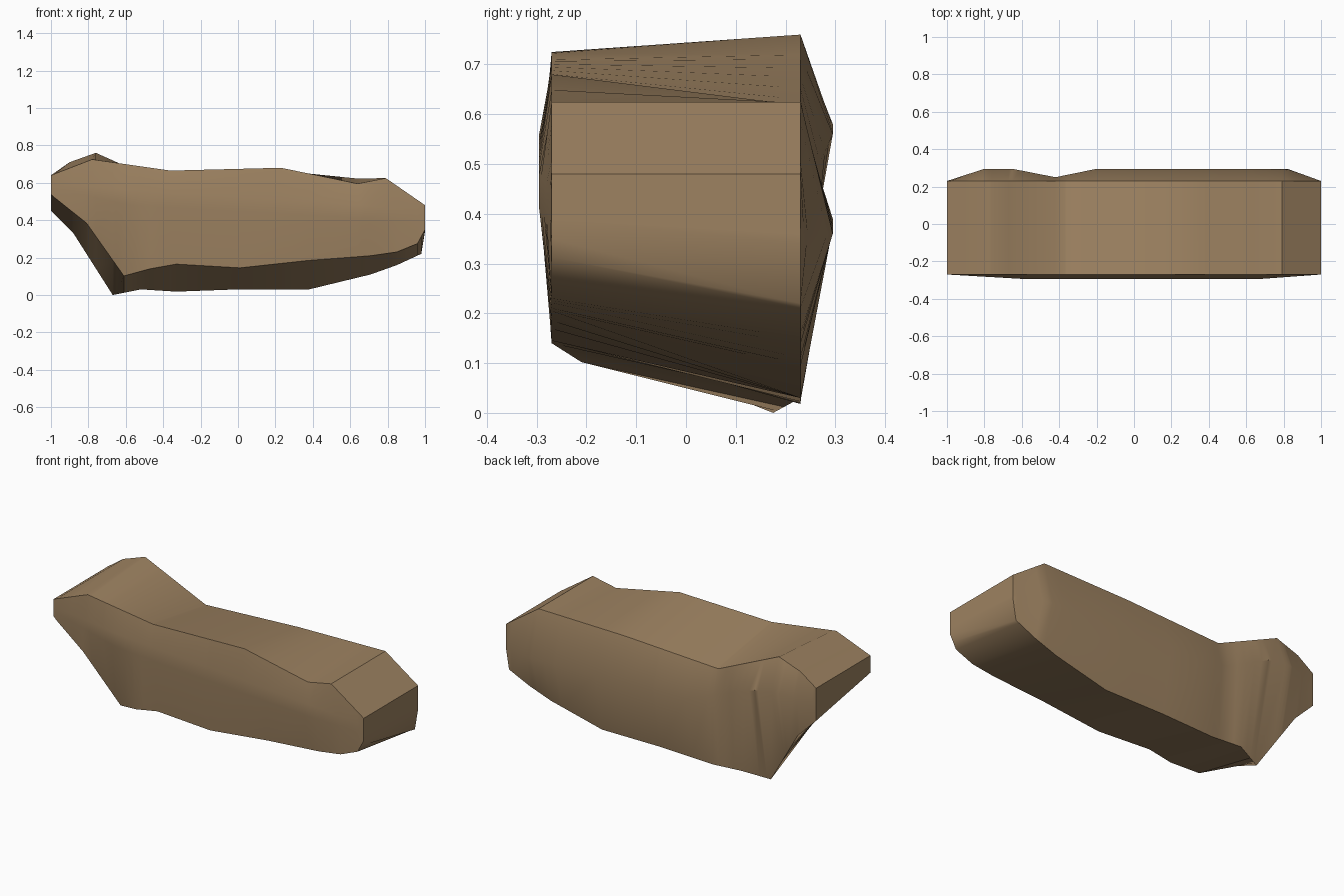
import bpy, bmesh

if "Cube" in bpy.data.objects:
    bpy.data.objects.remove(bpy.data.objects["Cube"])

# Long edges of the rock as (x, y, z) rails, running from the left end to the right end
TOP_FRONT = [(-1, -.27, .64), (-.78, -.27, .725), (-.36, -.27, .665), (.23, -.27, .68),
             (.64, -.27, .595), (.79, -.27, .625), (1, -.27, .48)]
TOP_BACK = [(-1, .23, .64), (-.9, .23, .71), (-.76, .23, .76), (-.37, .23, .585),
            (.23, .23, .615), (.79, .23, .625), (1, .23, .48)]
BACK_RIDGE = [(-1, .23, .55), (-.8, .295, .58), (-.65, .295, .56), (-.42, .25, .46),
              (-.2, .295, .39), (.82, .295, .36), (1, .23, .36)]
LOW_BACK = [(-1, .23, .45), (-.88, .23, .33), (-.67, .175, 0), (-.52, .23, .03),
            (-.33, .23, .018), (0, .23, .03), (.38, .23, .03), (.71, .23, .11),
            (.85, .23, .16), (.98, .23, .22), (1, .23, .34)]
LOW_FRONT = [(-1, -.27, .54), (-.98, -.27, .52), (-.81, -.27, .385), (-.61, -.21, .102),
             (-.47, -.27, .14), (-.33, -.27, .165), (.01, -.27, .145), (.38, -.27, .185),
             (.71, -.27, .21), (.85, -.27, .23), (.96, -.27, .275), (1, -.27, .35)]
FRONT_LOW_RIDGE = [(-1, -.27, .57), (-.57, -.295, .48), (.66, -.295, .41), (1, -.27, .39)]
FRONT_HIGH_RIDGE = [(-1, -.27, .6), (-.57, -.295, .56), (.66, -.295, .48), (1, -.27, .44)]
RAILS = [TOP_FRONT, TOP_BACK, BACK_RIDGE, LOW_BACK, LOW_FRONT, FRONT_LOW_RIDGE, FRONT_HIGH_RIDGE]


def on_rail(rail, x):
    """Point of a rail at a given x."""
    for a, b in zip(rail, rail[1:]):
        if x <= b[0]:
            t = (x - a[0]) / (b[0] - a[0])
            return (x, a[1] + t * (b[1] - a[1]), a[2] + t * (b[2] - a[2]))
    return rail[-1]


# Rock body: cross-sections at every rail corner, lofted along x
stations = sorted({p[0] for rail in RAILS for p in rail})
bm = bmesh.new()
rings = [[bm.verts.new(on_rail(rail, x)) for rail in RAILS] for x in stations]
n = len(RAILS)
for a, b in zip(rings, rings[1:]):
    for i in range(n):
        j = (i + 1) % n
        bm.faces.new((a[i], a[j], b[j], b[i]))
bm.faces.new(rings[0])
bm.faces.new(rings[-1])
bmesh.ops.recalc_face_normals(bm, faces=bm.faces)
mesh = bpy.data.meshes.new("rock_slab")
bm.to_mesh(mesh)
bm.free()
rock = bpy.data.objects.new("rock_slab", mesh)
bpy.context.collection.objects.link(rock)

# Single sandy brown stone colour
stone = bpy.data.materials.new("sandy_brown_stone")
stone.diffuse_color = (.34, .225, .12, 1)
stone.use_nodes = True
stone.node_tree.nodes["Principled BSDF"].inputs["Base Color"].default_value = stone.diffuse_color
mesh.materials.append(stone)

# Soft bulging sides, crisp outline edges
bpy.context.view_layer.objects.active = rock
rock.select_set(True)
bpy.ops.object.shade_smooth_by_angle(angle=.6)
